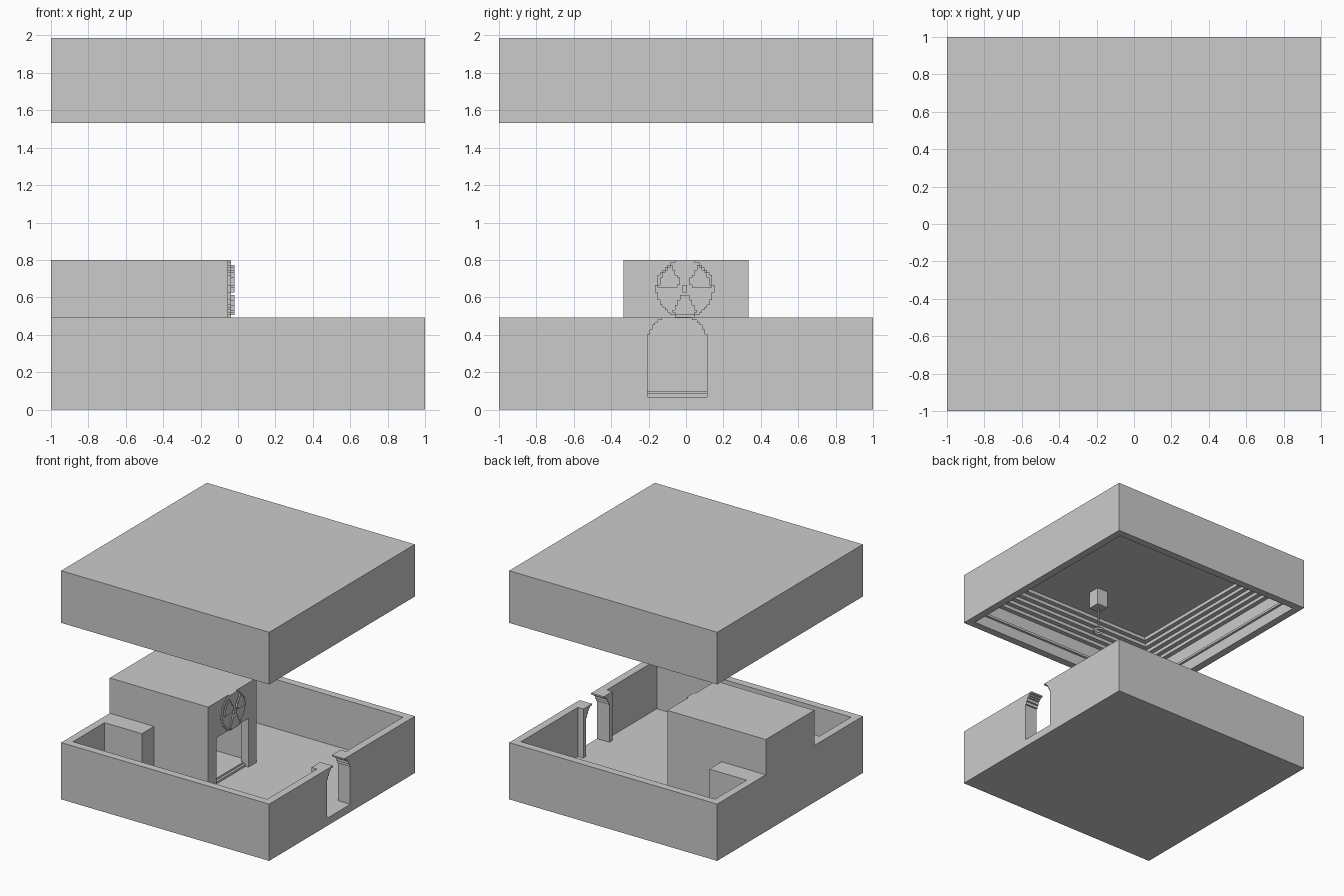
import bpy, bmesh, math
from mathutils import Vector

if "Cube" in bpy.data.objects:
    bpy.data.objects.remove(bpy.data.objects["Cube"], do_unlink=True)

stone = bpy.data.materials.new("grey stone")
stone.use_nodes = True
GREY = (0.6, 0.6, 0.6, 1)
stone.diffuse_color = GREY
stone.node_tree.nodes["Principled BSDF"].inputs["Base Color"].default_value = GREY

PIXEL = 2 / 150          # size of the stepped carving grid
WALL = 5 * PIXEL         # wall, floor and ceiling thickness
INNER = 1 - WALL
RIM = 37 * PIXEL         # top of the enclosure
ROOF_LOW, ROOF_TOP = 115 * PIXEL, 149 * PIXEL
GATE_Y = -0.047


def finish(name, bm):
    bmesh.ops.recalc_face_normals(bm, faces=bm.faces[:])
    mesh = bpy.data.meshes.new(name)
    bm.to_mesh(mesh)
    bm.free()
    mesh.materials.append(stone)
    ob = bpy.data.objects.new(name, mesh)
    bpy.context.collection.objects.link(ob)
    return ob


def box(name, x, y, z):
    """Box from (low, high) pairs on each axis."""
    bm = bmesh.new()
    bmesh.ops.create_cube(bm, size=1)
    for v in bm.verts:
        v.co = [(a + b) / 2 + c * (b - a) for (a, b), c in zip((x, y, z), v.co)]
    return finish(name, bm)


def extrude(bm, offset):
    new = bmesh.ops.extrude_face_region(bm, geom=bm.faces[:], use_keep_orig=True)
    verts = [g for g in new["geom"] if isinstance(g, bmesh.types.BMVert)]
    bmesh.ops.translate(bm, verts=verts, vec=Vector(offset))


def stepped_prism(name, inside, y, z, x):
    """Prism along x whose outline follows the grid cells that pass a test."""
    bm = bmesh.new()
    for i in range(round((y[1] - y[0]) / PIXEL)):
        for j in range(round((z[1] - z[0]) / PIXEL)):
            a, b = y[0] + i * PIXEL, z[0] + j * PIXEL
            if inside(a + PIXEL / 2, b + PIXEL / 2):
                corners = ((0, 0), (1, 0), (1, 1), (0, 1))
                bm.faces.new([bm.verts.new((x[0], a + u * PIXEL, b + v * PIXEL))
                              for u, v in corners])
    bmesh.ops.remove_doubles(bm, verts=bm.verts[:], dist=PIXEL / 10)
    bmesh.ops.dissolve_limit(bm, angle_limit=0.01, verts=bm.verts[:], edges=bm.edges[:])
    extrude(bm, (x[1] - x[0], 0, 0))
    return finish(name, bm)


def cut(ob, cutter):
    """Carve the cutter out of the object and remove the cutter."""
    mod = ob.modifiers.new("cut", 'BOOLEAN')
    mod.operation, mod.solver, mod.object = 'DIFFERENCE', 'EXACT', cutter
    bpy.context.view_layer.objects.active = ob
    bpy.ops.object.modifier_apply(modifier=mod.name)
    bpy.data.objects.remove(cutter, do_unlink=True)


def gate_cutter():
    def inside(y, z):
        rise = max(0, z - 0.36) / 0.147
        return rise < 1 and abs(y - GATE_Y) < 0.16 * math.sqrt(1 - rise * rise)
    low = GATE_Y - 12 * PIXEL
    return stepped_prism("gate_cutter", inside, (low, low + 24 * PIXEL),
                         (WALL, RIM + PIXEL), (0.8, 1.1))


# Open enclosure with an arched gate and its inner frame
enclosure = box("enclosure", (-1, 1), (-1, 1), (0, RIM))
cut(enclosure, box("yard_cutter", (-INNER, INNER), (-INNER, INNER), (WALL, 1)))
cut(enclosure, gate_cutter())
frame = box("gate_frame", (INNER - 0.053, INNER), (GATE_Y - 0.2, GATE_Y + 0.2), (WALL, RIM))
cut(frame, gate_cutter())

# Inner house, its upper part resting on the enclosure wall
FRONT, HALF, TOP = -0.053, 0.333, 60 * PIXEL
outline = [(-INNER, WALL), (FRONT, WALL), (FRONT, TOP), (-1, TOP), (-1, RIM), (-INNER, RIM)]
bm = bmesh.new()
bm.faces.new([bm.verts.new((x, -HALF, z)) for x, z in outline])
extrude(bm, (0, 2 * HALF, 0))
house = finish("house", bm)
cut(house, box("room_cutter", (-0.87, -0.12), (-0.267, 0.267), (0.1, 0.73)))
cut(house, box("door_cutter", (-0.2, 0.1), (-0.22, 0.22), (WALL - 0.1, 0.49)))

# Door steps
for name, back, front, top in (("lower_step", -0.1, -0.08, 0.085),
                               ("upper_step", -0.2, -0.1, 0.1)):
    box(name, (back, front), (-0.22, 0.22), (WALL, top))

# Side blocks against the house
for name, side in (("right_block", -1), ("left_block", 1)):
    box(name, (-INNER, -0.575), sorted((side * HALF, side * 0.5)), (WALL, RIM))

# Round emblem with three blades and a hub
EY, EZ = -0.0067, 0.647


def polar(y, z):
    return math.hypot(y - EY, z - EZ), math.atan2(z - EZ, y - EY)


def in_disc(y, z):
    return polar(y, z)[0] < 0.155


def in_blade(y, z):
    r, angle = polar(y, z)
    spread = (angle + math.pi / 2 + math.pi / 3) % (math.tau / 3) - math.pi / 3
    return r < 0.02 or (0.04 < r < 0.142 and abs(spread) < 0.5)


span_y = (EY - 12 * PIXEL, EY + 12 * PIXEL)
span_z = (RIM, TOP)
stepped_prism("emblem_disc", in_disc, span_y, span_z, (FRONT, -0.037))
stepped_prism("emblem_blades", in_blade, span_y, span_z, (-0.037, -0.02))

# Raised roof with a stepped ceiling
roof = box("roof", (-1, 1), (-1, 1), (ROOF_LOW, ROOF_TOP))
for i in range(6):
    half = INNER - i * 0.04
    cut(roof, box("ceiling_cutter", (-half, half), (-half, half),
                  (ROOF_LOW - 0.1, 1.77 + i * 0.03)))

# Thin ledge around the inside of the roof
ledge = box("roof_ledge", (-INNER, INNER), (-INNER, INNER), (1.63, 1.65))
inset = INNER - 0.02
cut(ledge, box("ledge_cutter", (-inset, inset), (-inset, inset), (1.6, 1.7)))

# Hanging lamp: block, rod and ring
LX, LY = 0.04, -0.41
box("lamp_block", (LX - 0.053, LX + 0.053), (LY - 0.053, LY + 0.053), (1.77, 1.92))
box("lamp_rod", (LX - 0.007, LX + 0.007), (LY - 0.007, LY + 0.007), (1.56, 1.77))
bpy.ops.mesh.primitive_torus_add(location=(LX, LY, 1.555), major_radius=0.045,
                                 minor_radius=0.012, major_segments=8, minor_segments=4)
ring = bpy.context.object
ring.name = "lamp_ring"
ring.data.materials.append(stone)
